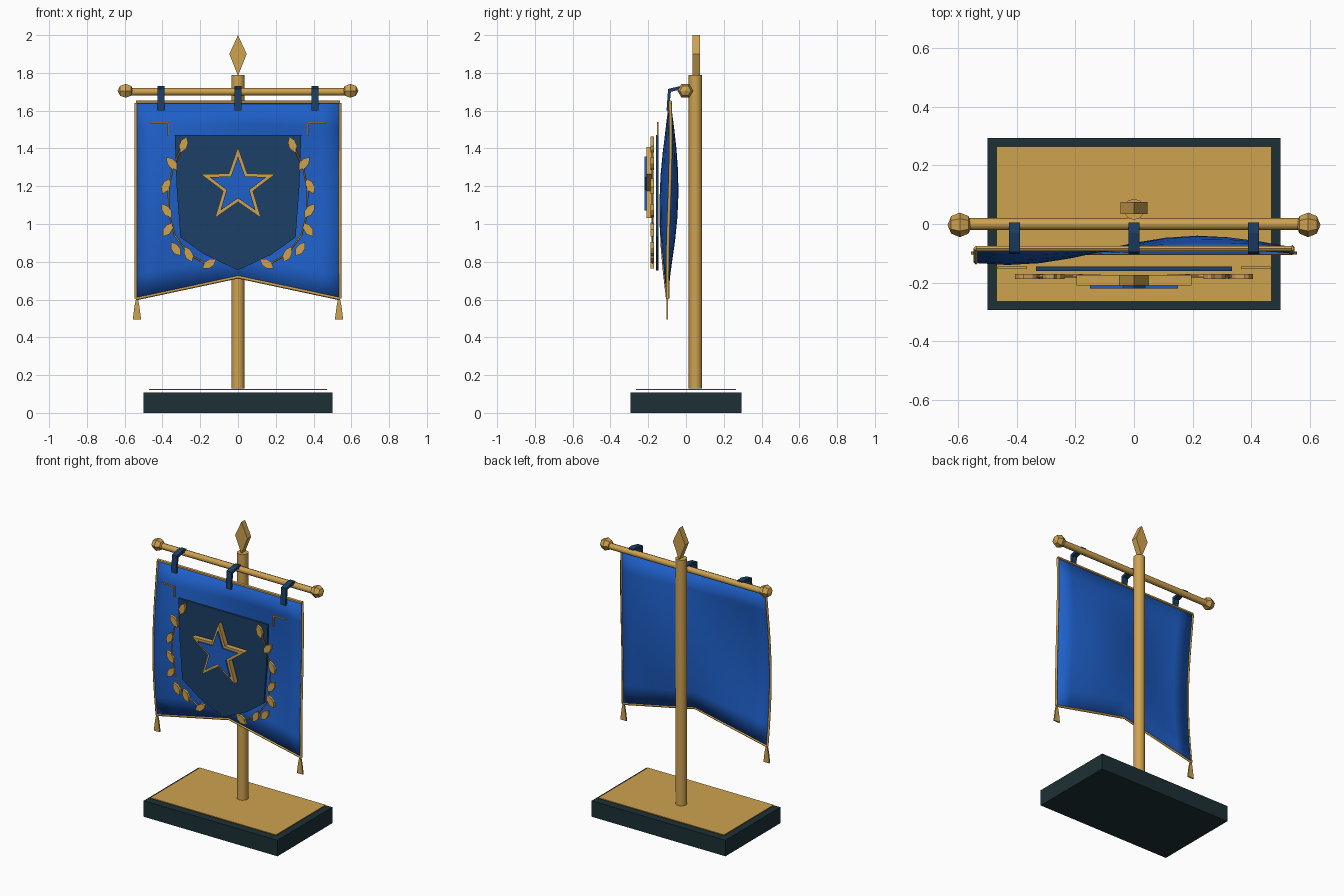
import bpy, bmesh, math
from mathutils import Vector

if "Cube" in bpy.data.objects:
    bpy.data.objects.remove(bpy.data.objects["Cube"])

def mat(name, r, g, b):
    m = bpy.data.materials.new(name)
    m.diffuse_color = (r, g, b, 1)
    m.use_nodes = True
    m.node_tree.nodes["Principled BSDF"].inputs["Base Color"].default_value = m.diffuse_color
    return m

GOLD = mat("gold", 0.62, 0.36, 0.08)
BLUE = mat("blue_cloth", 0.013, 0.115, 0.58)
NAVY = mat("navy", 0.012, 0.05, 0.135)
DARK = mat("dark_base", 0.012, 0.03, 0.035)

def make(name, verts, faces, m, smooth=False):
    me = bpy.data.meshes.new(name)
    me.from_pydata(verts, [], faces)
    bm = bmesh.new()
    bm.from_mesh(me)
    bmesh.ops.recalc_face_normals(bm, faces=bm.faces)
    bm.to_mesh(me)
    bm.free()
    me.materials.append(m)
    for p in me.polygons:
        p.use_smooth = smooth
    ob = bpy.data.objects.new(name, me)
    bpy.context.collection.objects.link(ob)
    return ob

def box(name, x, y, z0, z1, m):
    bpy.ops.mesh.primitive_cube_add(size=1, location=(0, 0, (z0 + z1) / 2))
    ob = bpy.context.object
    ob.name = name
    ob.scale = (2 * x, 2 * y, z1 - z0)
    ob.data.materials.append(m)

def plate(name, outline, y0, y1, m):
    """Extrude an (x, z) outline between two depths."""
    n = len(outline)
    verts = [(x, y, z) for y in (y0, y1) for x, z in outline]
    faces = [tuple(range(n)), tuple(range(2 * n - 1, n - 1, -1))]
    faces += [(i, (i + 1) % n, n + (i + 1) % n, n + i) for i in range(n)]
    return make(name, verts, faces, m)

def rod(name, a, b, r, m, sides=8):
    a, b = Vector(a), Vector(b)
    bpy.ops.mesh.primitive_cylinder_add(vertices=sides, radius=r, depth=(b - a).length, location=(a + b) / 2)
    ob = bpy.context.object
    ob.name = name
    ob.rotation_euler = (b - a).to_track_quat('Z', 'Y').to_euler()
    ob.data.materials.append(m)
    bpy.ops.object.shade_smooth_by_angle(angle=math.radians(50))

def tube(name, pts, r, m):
    cu = bpy.data.curves.new(name, 'CURVE')
    cu.dimensions = '3D'
    cu.bevel_depth = r
    cu.bevel_resolution = 0
    cu.use_fill_caps = True
    sp = cu.splines.new('POLY')
    sp.points.add(len(pts) - 1)
    for p, c in zip(sp.points, pts):
        p.co = (*c, 1)
    cu.materials.append(m)
    bpy.context.collection.objects.link(bpy.data.objects.new(name, cu))

def star(r_out, r_in, cz):
    return [((r_in if i % 2 else r_out) * math.sin(i * math.pi / 5),
             cz + (r_in if i % 2 else r_out) * math.cos(i * math.pi / 5)) for i in range(10)]

# Base with floating gold top sheet
box("base", 0.5, 0.293, 0, 0.108, DARK)
box("base_top_plate", 0.47, 0.265, 0.121, 0.127, GOLD)

# Pole and spearhead finial
rod("pole", (0, 0.05, 0.13), (0, 0.05, 1.79), 0.036, GOLD, 10)
plate("finial", [(0, 1.785), (0.046, 1.9), (0, 2.0), (-0.046, 1.9)], 0.035, 0.075, GOLD)

# Crossbar with faceted end knobs
rod("crossbar", (-0.6, 0, 1.7), (0.6, 0, 1.7), 0.021, GOLD)
for s in (-1, 1):
    bpy.ops.mesh.primitive_uv_sphere_add(segments=6, ring_count=4, radius=0.042, location=(s * 0.595, -0.003, 1.705))
    ob = bpy.context.object
    ob.name = "crossbar_knob"
    ob.rotation_euler = (0, math.pi / 2, 0)
    ob.data.materials.append(GOLD)

# Hanging straps folded over the bar
prof = [(0.005, 1.68), (0.005, 1.727), (-0.03, 1.73), (-0.095, 1.715), (-0.103, 1.6),
        (-0.09, 1.6), (-0.08, 1.7), (-0.03, 1.712), (-0.008, 1.7)]
for x in (-0.408, 0, 0.408):
    n = len(prof)
    v = [(x + d, y, z) for d in (-0.019, 0.019) for y, z in prof]
    f = [tuple(range(n)), tuple(range(2 * n - 1, n - 1, -1))]
    f += [(i, (i + 1) % n, n + (i + 1) % n, n + i) for i in range(n)]
    make("strap", v, f, NAVY)

# Rippling cloth
def cloth(u, t):
    y = -0.083 - 0.014 * t + math.sin(math.pi * t) * 0.047 * math.sin(2.6 * u + 0.5 + 0.5 * (t - 0.5))
    return (0.54 * u, y, 1.64 + t * (0.72 - 0.115 * abs(u) - 1.64))

N, M = 10, 8
verts = [cloth(-1 + 2 * i / N, j / M) for j in range(M + 1) for i in range(N + 1)]
faces = [(j * (N + 1) + i, j * (N + 1) + i + 1, (j + 1) * (N + 1) + i + 1, (j + 1) * (N + 1) + i)
         for j in range(M) for i in range(N)]
ob = make("cloth", verts, faces, BLUE, True)
sol = ob.modifiers.new("thickness", 'SOLIDIFY')
sol.thickness = 0.006
sol.offset = 0

# Gold trim along the cloth edges
for s in (-1, 1):
    tube("side_trim", [cloth(s, j / M) for j in range(M + 1)], 0.009, GOLD)
tube("bottom_trim", [cloth(-1 + 2 * i / N, 1) for i in range(N + 1)], 0.009, GOLD)
rod("top_trim", (-0.54, -0.083, 1.645), (0.54, -0.083, 1.645), 0.01, GOLD, 6)

# Shield, cut straight at the top and pointed below
half = [(0.335, 1.47), (0.325, 1.2), (0.305, 0.93), (0.18, 0.84)]
plate("shield", half + [(0, 0.755)] + [(-x, z) for x, z in reversed(half)], -0.16, -0.145, NAVY)

# Star: gold ring around a raised blue star
o, i_ = star(0.207, 0.083, 1.2), star(0.158, 0.064, 1.2)
verts = [(x, y, z) for y in (-0.21, -0.175) for ring in (o, i_) for x, z in ring]
faces = []
for k in range(10):
    q = (k + 1) % 10
    faces += [(k, q, 10 + q, 10 + k), (20 + k, 20 + q, 30 + q, 30 + k),
              (k, q, 20 + q, 20 + k), (10 + k, 10 + q, 30 + q, 30 + k)]
make("star_border", verts, faces, GOLD)
plate("star_fill", star(0.158, 0.064, 1.2), -0.22, -0.2, BLUE)

# Mirrored details: laurel, corner marks, tassels
leaves = [(0.288, 1.42, 110), (0.35, 1.32, 50), (0.382, 1.2, 115), (0.378, 1.07, 55),
          (0.372, 0.97, 125), (0.33, 0.868, 55), (0.262, 0.84, 115), (0.152, 0.79, 35)]
leaf = [(-0.045, 0), (-0.015, 0.021), (0.018, 0.019), (0.045, 0), (0.018, -0.019), (-0.015, -0.021)]
for s in (-1, 1):
    for x, z, a in leaves:
        a = math.radians(a if x > 0.3 or z > 1 else 180 - a)
        c, d = math.cos(a), math.sin(a)
        plate("laurel_leaf", [(s * (x + p * c - q * d), z + p * d + q * c) for p, q in leaf], -0.188, -0.17, GOLD)
    stem = [(0.3, 1.4), (0.345, 1.3), (0.368, 1.18), (0.365, 1.05), (0.335, 0.94), (0.26, 0.84), (0.17, 0.79)]
    tube("laurel_stem", [(s * x, -0.178, z) for x, z in stem], 0.005, GOLD)
    mark = [(0.466, 1.54), (0.366, 1.54), (0.366, 1.465), (0.374, 1.465), (0.374, 1.532), (0.466, 1.532)]
    plate("corner_mark", [(s * x, z) for x, z in mark], -0.153, -0.145, GOLD)
    tassel = [(-0.006, 0.6), (0.006, 0.6), (0.013, 0.565), (0.022, 0.495), (-0.022, 0.495), (-0.013, 0.565)]
    plate("tassel", [(s * 0.535 + x, z) for x, z in tassel], -0.104, -0.094, GOLD)
